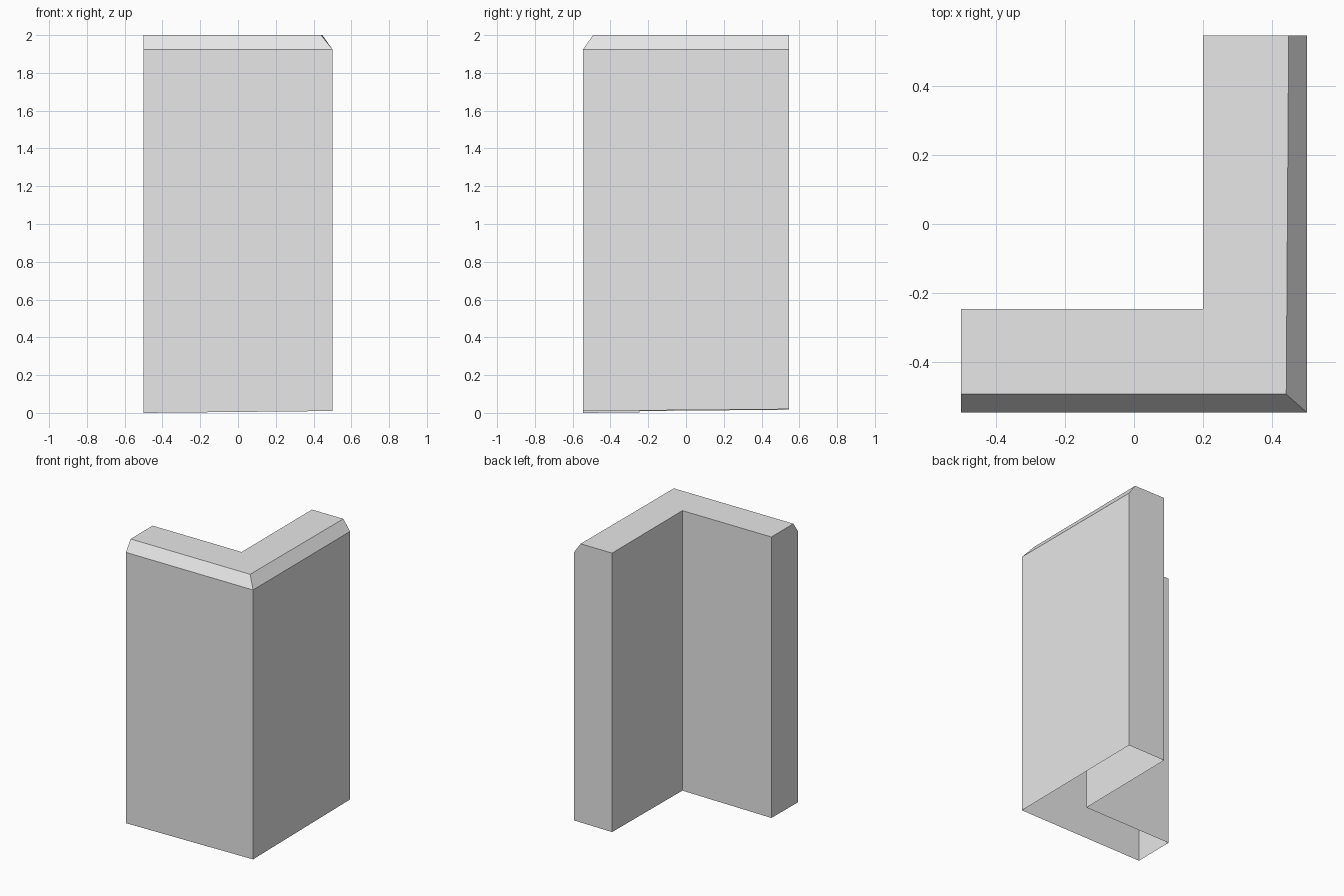
import bpy, bmesh

cube = bpy.data.objects.get("Cube")
if cube:
    bpy.data.objects.remove(cube, do_unlink=True)

# Plain stone colour
stone = bpy.data.materials.new("light_grey")
stone.use_nodes = True
grey = (0.8, 0.8, 0.8, 1)
stone.diffuse_color = grey
stone.node_tree.nodes["Principled BSDF"].inputs["Base Color"].default_value = grey

# L-shaped plan: the first three points run along the two outer walls
X, Y = 0.5, 0.545
INNER_X, INNER_Y = 0.2, -0.245
inner = [(INNER_X, Y), (INNER_X, INNER_Y), (-X, INNER_Y)]
plan = [(-X, -Y), (X, -Y), (X, Y)] + inner
top_plan = [(-X, -0.492), (0.44, -0.492), (0.447, Y)] + inner
SHOULDER, TOP = 1.925, 2.0


def base_height(x, y):
    """The foot of the walls slopes very slightly."""
    return 0.01 * (x + X) + 0.009 * (y + Y)


bm = bmesh.new()
bottom = [bm.verts.new((x, y, base_height(x, y))) for x, y in plan]
shoulder = [bm.verts.new((x, y, SHOULDER)) for x, y in plan[:3]]
top = [bm.verts.new((x, y, TOP)) for x, y in top_plan]

# Outer walls and the sloped bevel above them
for i in range(2):
    bm.faces.new((bottom[i], bottom[i + 1], shoulder[i + 1], shoulder[i]))
    bm.faces.new((shoulder[i], shoulder[i + 1], top[i + 1], top[i]))

# Wall ends, following the bevel outline
bm.faces.new((bottom[2], bottom[3], top[3], top[2], shoulder[2]))
bm.faces.new((bottom[5], bottom[0], shoulder[0], top[0], top[5]))

# Inner walls and flat cap; the underside stays open
for i in (3, 4):
    bm.faces.new((bottom[i], bottom[i + 1], top[i + 1], top[i]))
bm.faces.new(top)

mesh = bpy.data.meshes.new("corner_wall")
bm.to_mesh(mesh)
bm.free()
mesh.materials.append(stone)
wall = bpy.data.objects.new("corner_wall", mesh)
bpy.context.collection.objects.link(wall)
